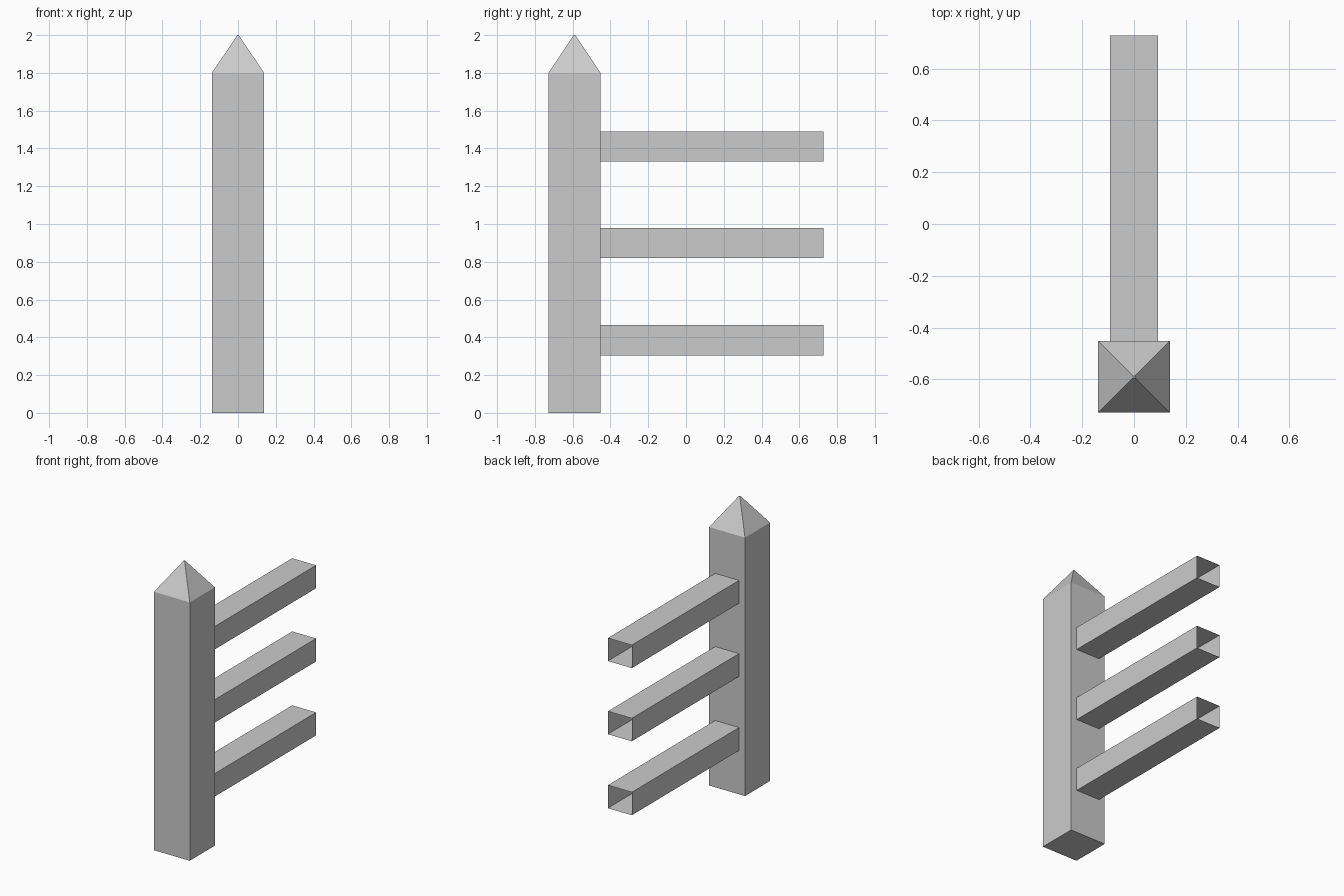
import bpy
import bmesh

cube = bpy.data.objects.get("Cube")
if cube:
    bpy.data.objects.remove(cube, do_unlink=True)

grey = bpy.data.materials.new("light_grey")
grey.use_nodes = True
colour = (0.6, 0.6, 0.6, 1)
grey.diffuse_color = colour
grey.node_tree.nodes["Principled BSDF"].inputs["Base Color"].default_value = colour

POST_Y, POST_HALF = -0.59, 0.138
RAIL_HALF, RAIL_HEIGHT = 0.092, 0.16
RAIL_START, RAIL_END = POST_Y + POST_HALF, 0.728


def loft(name, rings, cap_start=False, cap_end=False):
    """Skin four-cornered rings into a flat-faced object."""
    bm = bmesh.new()
    loops = [[bm.verts.new(p) for p in ring] for ring in rings]
    for a, b in zip(loops, loops[1:]):
        for i in range(4):
            j = (i + 1) % 4
            bm.faces.new((a[i], a[j], b[j], b[i]))
    if cap_start:
        bm.faces.new(loops[0][::-1])
    if cap_end:
        bm.faces.new(loops[-1])
    bmesh.ops.recalc_face_normals(bm, faces=bm.faces)
    mesh = bpy.data.meshes.new(name)
    bm.to_mesh(mesh)
    bm.free()
    mesh.materials.append(grey)
    obj = bpy.data.objects.new(name, mesh)
    bpy.context.collection.objects.link(obj)
    return obj


def square(half, z):
    return [(x * half, POST_Y + y * half, z)
            for x, y in ((-1, -1), (1, -1), (1, 1), (-1, 1))]


def rail_ring(y, z):
    h = RAIL_HEIGHT / 2
    return [(x * RAIL_HALF, y, z + s * h)
            for x, s in ((-1, -1), (-1, 1), (1, 1), (1, -1))]


# Post with a pointed, slightly blunted top
loft("post", [square(POST_HALF, 0), square(POST_HALF, 1.8), square(0.004, 2)],
     cap_start=True, cap_end=True)

# Hollow rails, open at the far end
for name, z in (("lower_rail", 0.385), ("middle_rail", 0.9), ("upper_rail", 1.41)):
    loft(name, [rail_ring(RAIL_START, z), rail_ring(RAIL_END, z)])
